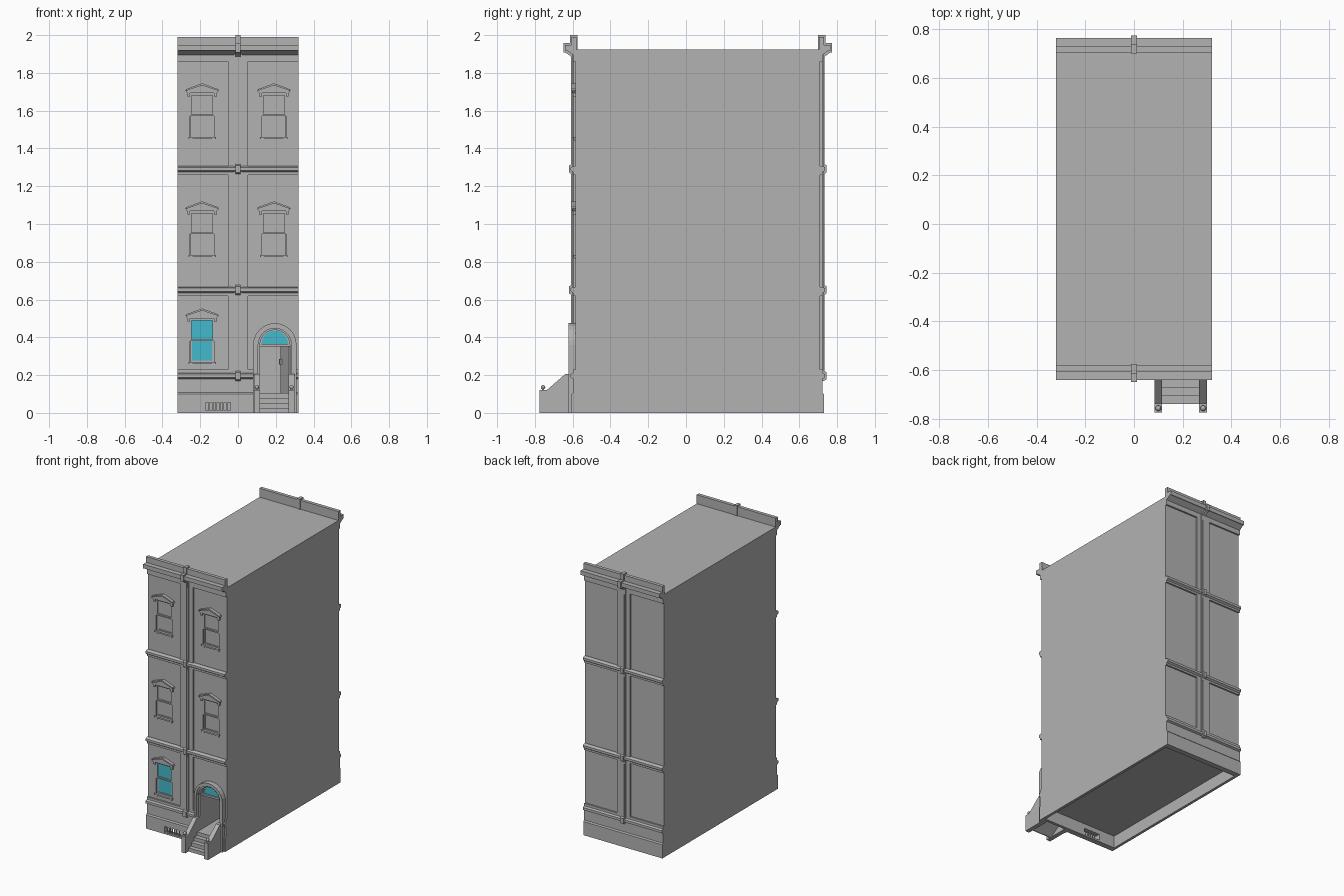
import bpy, bmesh, math
from mathutils import Vector

if "Cube" in bpy.data.objects:
    bpy.data.objects.remove(bpy.data.objects["Cube"], do_unlink=True)


def material(name, rgb):
    m = bpy.data.materials.new(name)
    m.use_nodes = True
    m.diffuse_color = (*rgb, 1)
    m.node_tree.nodes["Principled BSDF"].inputs["Base Color"].default_value = (*rgb, 1)
    return m


STONE = material("grey_stone", (0.45, 0.45, 0.45))
GLASS = material("cyan_glass", (0.06, 0.49, 0.61))
HALF = 0.32                       # half width of the house
FRONT, BACK = -0.585, 0.71        # wall planes


def add_prism(bm, pts, axis, a, b):
    """Extrude an outline along x (points are y, z) or along y (points are x, z)."""
    def place(p, t):
        return (t, p[0], p[1]) if axis == "x" else (p[0], t, p[1])
    low = [bm.verts.new(place(p, a)) for p in pts]
    high = [bm.verts.new(place(p, b)) for p in pts]
    bm.faces.new(low)
    bm.faces.new(high[::-1])
    n = len(pts)
    for i in range(n):
        j = (i + 1) % n
        bm.faces.new((low[i], high[i], high[j], low[j]))


def add_box(bm, x0, x1, y0, y1, z0, z1):
    add_prism(bm, [(x0, z0), (x1, z0), (x1, z1), (x0, z1)], "y", y0, y1)


def finish(name, bm, mat=STONE):
    bmesh.ops.recalc_face_normals(bm, faces=bm.faces)
    me = bpy.data.meshes.new(name)
    bm.to_mesh(me)
    bm.free()
    me.materials.append(mat)
    ob = bpy.data.objects.new(name, me)
    bpy.context.collection.objects.link(ob)
    return ob


def prism(name, pts, axis, a, b, mat=STONE):
    bm = bmesh.new()
    add_prism(bm, pts, axis, a, b)
    return finish(name, bm, mat)


def boxes(name, items, mat=STONE):
    bm = bmesh.new()
    for item in items:
        add_box(bm, *item)
    return finish(name, bm, mat)


def cut(ob, cutter):
    mod = ob.modifiers.new("cut", "BOOLEAN")
    mod.operation = "DIFFERENCE"
    mod.solver = "EXACT"
    mod.object = cutter
    cutter.hide_render = True
    cutter.display_type = "WIRE"


def arch(cx, spring, r, base, n=12):
    top = [(cx + r * math.cos(math.pi * i / n), spring + r * math.sin(math.pi * i / n))
           for i in range(n + 1)]
    return [(cx + r, base)] + top + [(cx - r, base)]


def out(d):
    return FRONT - d


# Main block, hollow underneath, with window openings and an entry hall
DOOR_X, SPRING, FLOOR = 0.195, 0.36, 0.105
WINDOWS = [(-0.19, 0.258), (-0.19, 0.825), (0.19, 0.825), (-0.19, 1.45), (0.19, 1.45)]
body = boxes("house_body", [(-HALF, HALF, FRONT, BACK, 0, 1.925)])
bm = bmesh.new()
for x, z in WINDOWS:
    add_box(bm, x - 0.064, x + 0.064, out(0.05), out(-0.022), z + 0.01, z + 0.24)
add_prism(bm, arch(DOOR_X, SPRING, 0.08, FLOOR), "y", out(0.05), out(-0.28))
openings = finish("opening_cutter", bm)
under = boxes("underside_cutter", [(-0.3, 0.3, FRONT + 0.02, BACK - 0.02, -0.1, 0.09)])
vent = boxes("vent_cutter", [(-0.17, -0.04, out(0.05), out(-0.03), 0.012, 0.056)])
for c in (openings, under, vent):
    cut(body, c)

# Facade mouldings as outlines of (distance from wall, height)
BASE = [(0, 0), (0.02, 0), (0.02, 0.1), (0.012, 0.108), (0.012, 0.18), (0.026, 0.187),
        (0.026, 0.205), (0.012, 0.212), (0.012, 0.23), (0, 0.23)]
CORNICE = [(-0.005, 1.9), (0, 1.86), (0.012, 1.86), (0.012, 1.895), (0.045, 1.918),
           (0.055, 1.918), (0.055, 1.948), (0.02, 1.948), (0.02, 1.99), (-0.005, 1.99)]


def band(z):
    return [(0, z), (0.012, z), (0.012, z + 0.014), (0.026, z + 0.023),
            (0.026, z + 0.04), (0.012, z + 0.047), (0, z + 0.047)]


def clip(outline):
    """Slightly swollen copy of a moulding outline."""
    mid = sum(max(o[1] for o in outline) for _ in (0,)) / 2 + min(o[1] for o in outline) / 2
    return [(d + (0.009 if d > 0 else -0.005), z + math.copysign(0.01, z - mid))
            for d, z in outline]


for side, plane, sign in (("front", FRONT, -1), ("back", BACK, 1)):
    def wall(outline):
        return [(plane + sign * d, z) for d, z in outline]

    # Plinth, interrupted by the entrance on the front
    spans = [(-HALF, 0.09), (0.3, HALF)] if side == "front" else [(-HALF, HALF)]
    for i, (a, b) in enumerate(spans):
        plinth = prism(f"{side}_plinth_{i}", wall(BASE), "x", a, b)
        if side == "front" and i == 0:
            cut(plinth, vent)

    # Storey bands, cornice with parapet, and their centre clips
    courses = {"lower_band": band(0.62), "upper_band": band(1.26), "cornice": CORNICE}
    for label, outline in courses.items():
        prism(f"{side}_{label}", wall(outline), "x", -HALF, HALF)
        prism(f"{side}_{label}_clip", wall(clip(outline)), "x", -0.012, 0.012)
    prism(f"{side}_plinth_clip", wall(clip(BASE[4:8] + [(0, 0.212), (0, 0.18)])),
          "x", -0.014, 0.014)

    # Stepped centre pilaster
    bm = bmesh.new()
    for half, d in ((0.053, 0.012), (0.02, 0.018), (0.01, 0.023)):
        y0, y1 = sorted((plane, plane + sign * d))
        add_box(bm, -half, half, y0, y1, 0.2, 1.9)
    finish(f"{side}_pilaster", bm)

# Basement vent bars
boxes("vent_bars", [(x, x + 0.008, out(0.014), out(0.006), 0.012, 0.056)
                    for x in [-0.156 + 0.0185 * i for i in range(6)]])


# Sash windows with sill, brackets and pediment
def sash(x, z0, z1, half, d, rail=0.009):
    y0, y1 = out(d), out(d - 0.01)
    return [(x - half, x - half + rail, y0, y1, z0, z1),
            (x + half - rail, x + half, y0, y1, z0, z1),
            (x - half, x + half, y0, y1, z0, z0 + rail),
            (x - half, x + half, y0, y1, z1 - rail, z1)]


for i, (x, z) in enumerate(WINDOWS):
    boxes(f"window_sashes_{i}", sash(x, z + 0.122, z + 0.24, 0.064, -0.002)
          + sash(x, z + 0.01, z + 0.132, 0.062, -0.01))
    boxes(f"window_glass_{i}", [(x - 0.06, x + 0.06, out(-0.015), out(-0.021),
                                 z + 0.012, z + 0.238)], GLASS if i == 0 else STONE)
    trim = [(x - 0.073, x + 0.073, out(0.01), FRONT, z, z + 0.011)]
    for s in (-1, 1):
        trim.append((x + s * 0.06 - 0.008, x + s * 0.06 + 0.008, out(0.007), FRONT,
                     z - 0.008, z))
        trim.append((x + s * 0.071 - 0.007, x + s * 0.071 + 0.007, out(0.013), FRONT,
                     z + 0.225, z + 0.248))
    boxes(f"window_sill_and_brackets_{i}", trim)
    gable = [(-0.078, 0.243), (0.078, 0.243), (0.088, 0.256), (0.084, 0.264),
             (0, 0.295), (-0.084, 0.264), (-0.088, 0.256)]
    prism(f"window_pediment_{i}", [(x + a, z + b) for a, b in gable], "y", out(0.015), FRONT)
    ridge = [(-0.088, 0.254), (0, 0.284), (0.088, 0.254), (0.084, 0.264),
             (0, 0.295), (-0.084, 0.264)]
    prism(f"window_pediment_rim_{i}", [(x + a, z + b) for a, b in ridge], "y",
          out(0.023), out(0.014))

# Arched door surround in stepped rings
for label, r0, r1, d in (("outer", 0.098, 0.115, 0.038), ("middle", 0.088, 0.1, 0.031),
                         ("inner", 0.079, 0.09, 0.022)):
    ring = arch(DOOR_X, SPRING, r1, 0) + arch(DOOR_X, SPRING, r0, 0)[::-1]
    prism(f"door_arch_{label}", ring, "y", out(d), FRONT + 0.004)

# Fanlight, transom and the door standing ajar
prism("fanlight", arch(DOOR_X, SPRING + 0.005, 0.072, SPRING + 0.004), "y",
      out(-0.012), out(-0.018), GLASS)
prism("fanlight_frame", arch(DOOR_X, SPRING, 0.08, SPRING)
      + arch(DOOR_X, SPRING + 0.005, 0.07, SPRING + 0.006)[::-1], "y", out(-0.005), out(-0.02))
boxes("door_transom", [(0.115, 0.275, out(-0.002), out(-0.022), 0.352, 0.366)])
door = boxes("door", [(-0.152, 0, 0, 0.008, 0, 0.246),
                      (-0.142, -0.125, -0.012, 0, 0.15, 0.18)])
door.location = Vector((0.27, FRONT + 0.02, FLOOR + 0.001))
door.rotation_euler.z = math.radians(-73)

# Entrance steps, open underneath
stair = [(FRONT, FLOOR)]
for i in range(4):
    y = -0.638 - 0.0335 * i
    top = FLOOR - 0.0262 * i
    stair += [(y, top), (y, top - 0.0262)]
stair += [(-0.725, 0), (FRONT, 0.09)]
prism("entrance_steps", stair, "x", 0.112, 0.275)

# Sloped side walls with ball finials
cheek = [(-0.6, 0), (-0.775, 0), (-0.775, 0.12), (-0.738, 0.12), (-0.64, 0.205), (-0.6, 0.205)]
for side, x in (("right", 0.1), ("left", 0.284)):
    prism(f"{side}_stair_wall", cheek, "x", x - 0.016, x + 0.016)
    bm = bmesh.new()
    bmesh.ops.create_uvsphere(bm, u_segments=10, v_segments=6, radius=0.012)
    bmesh.ops.translate(bm, verts=bm.verts, vec=(x, -0.757, 0.136))
    add_box(bm, x - 0.006, x + 0.006, -0.763, -0.751, 0.118, 0.13)
    finish(f"{side}_stair_finial", bm)
